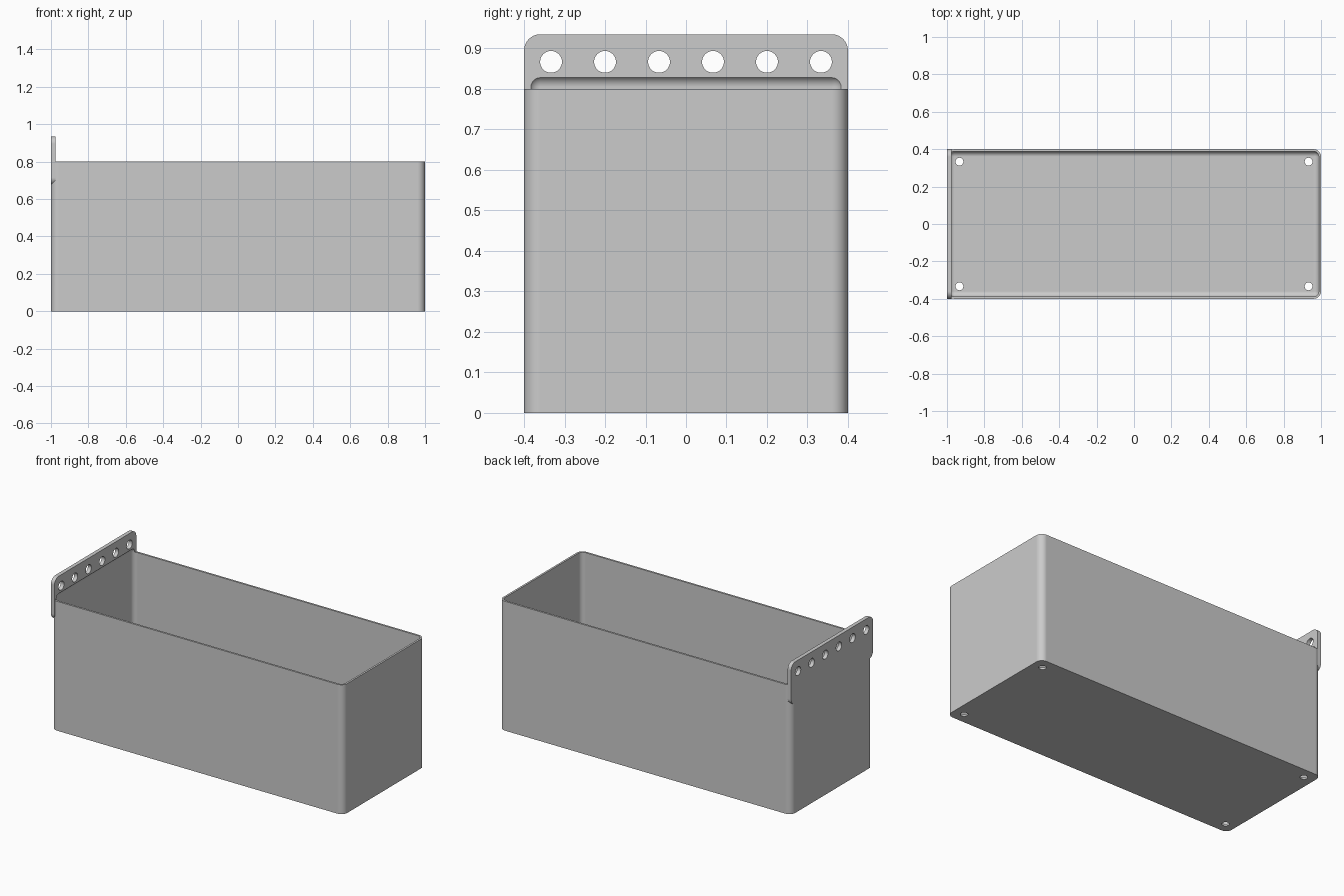
import bpy
import bmesh
from math import radians
from mathutils import Matrix, Vector

cube = bpy.data.objects.get("Cube")
if cube:
    bpy.data.objects.remove(cube, do_unlink=True)

LENGTH, WIDTH, HEIGHT = 2.0, 0.8, 0.8
WALL, CORNER = 0.012, 0.04
PLATE_THICK, PLATE_LOW, PLATE_TOP = 0.024, 0.675, 0.935

grey = bpy.data.materials.new("light_grey")
grey.use_nodes = True
colour = (0.6, 0.6, 0.6, 1)
grey.diffuse_color = colour
grey.node_tree.nodes["Principled BSDF"].inputs["Base Color"].default_value = colour


def make_object(name, bm):
    mesh = bpy.data.meshes.new(name)
    bm.to_mesh(mesh)
    bm.free()
    mesh.materials.append(grey)
    obj = bpy.data.objects.new(name, mesh)
    bpy.context.collection.objects.link(obj)
    return obj


def rounded_box(name, low, high, radius, axis=None):
    """Box with edges along one axis rounded, or every edge if axis is None."""
    low, high = Vector(low), Vector(high)
    bm = bmesh.new()
    bmesh.ops.create_cube(bm, size=1)
    bmesh.ops.scale(bm, vec=high - low, verts=bm.verts)
    bmesh.ops.translate(bm, vec=(low + high) / 2, verts=bm.verts)
    edges = [e for e in bm.edges if axis is None
             or abs((e.verts[0].co - e.verts[1].co)[axis]) > 1e-4]
    bmesh.ops.bevel(bm, geom=edges, offset=radius, offset_type='OFFSET',
                    segments=8, profile=0.5, affect='EDGES')
    return make_object(name, bm)


def hole_cutters(name, centres, radius, depth, rotation):
    bm = bmesh.new()
    for centre in centres:
        bmesh.ops.create_cone(bm, cap_ends=True, segments=32, radius1=radius,
                              radius2=radius, depth=depth,
                              matrix=Matrix.Translation(centre) @ rotation)
    return make_object(name, bm)


def boolean(target, tool, operation):
    mod = target.modifiers.new(operation.title(), 'BOOLEAN')
    mod.operation, mod.solver, mod.object = operation, 'EXACT', tool
    bpy.context.view_layer.objects.active = target
    bpy.ops.object.modifier_apply(modifier=mod.name)
    bpy.data.objects.remove(tool, do_unlink=True)


hx, hy = LENGTH / 2, WIDTH / 2

# Outer body with rounded upright corners
bin_body = rounded_box("storage_bin", (-hx, -hy, 0), (hx, hy, HEIGHT), CORNER, axis=2)

# Hanging plate flush with one end
plate = rounded_box("hanging_plate", (-hx, -hy, PLATE_LOW),
                    (-hx + PLATE_THICK, hy, PLATE_TOP), CORNER, axis=0)
boolean(bin_body, plate, 'UNION')

# Cavity with filleted edges, also scooping the foot of the plate
cavity = rounded_box("cavity_cutter", (WALL - hx, WALL - hy, WALL),
                     (hx - WALL, hy - WALL, HEIGHT + 0.033), CORNER - WALL)
boolean(bin_body, cavity, 'DIFFERENCE')

# Row of holes through the plate
pitch = WIDTH / 6
row = [(-hx, (i - 2.5) * pitch, 0.867) for i in range(6)]
boolean(bin_body, hole_cutters("plate_hole_cutter", row, 0.027, 0.2,
                               Matrix.Rotation(radians(90), 4, 'Y')), 'DIFFERENCE')

# Drain holes in the floor corners
inset = pitch / 2
drains = [(sx * (hx - inset), sy * (hy - inset), 0) for sx in (-1, 1) for sy in (-1, 1)]
boolean(bin_body, hole_cutters("drain_hole_cutter", drains, 0.021, 0.2,
                               Matrix.Identity(4)), 'DIFFERENCE')

# Smooth fillets, crisp edges, flat panels
bpy.ops.object.select_all(action='DESELECT')
bin_body.select_set(True)
bpy.context.view_layer.objects.active = bin_body
bpy.ops.object.shade_smooth_by_angle(angle=radians(30))
weighted = bin_body.modifiers.new("Weighted Normal", 'WEIGHTED_NORMAL')
weighted.keep_sharp = True
